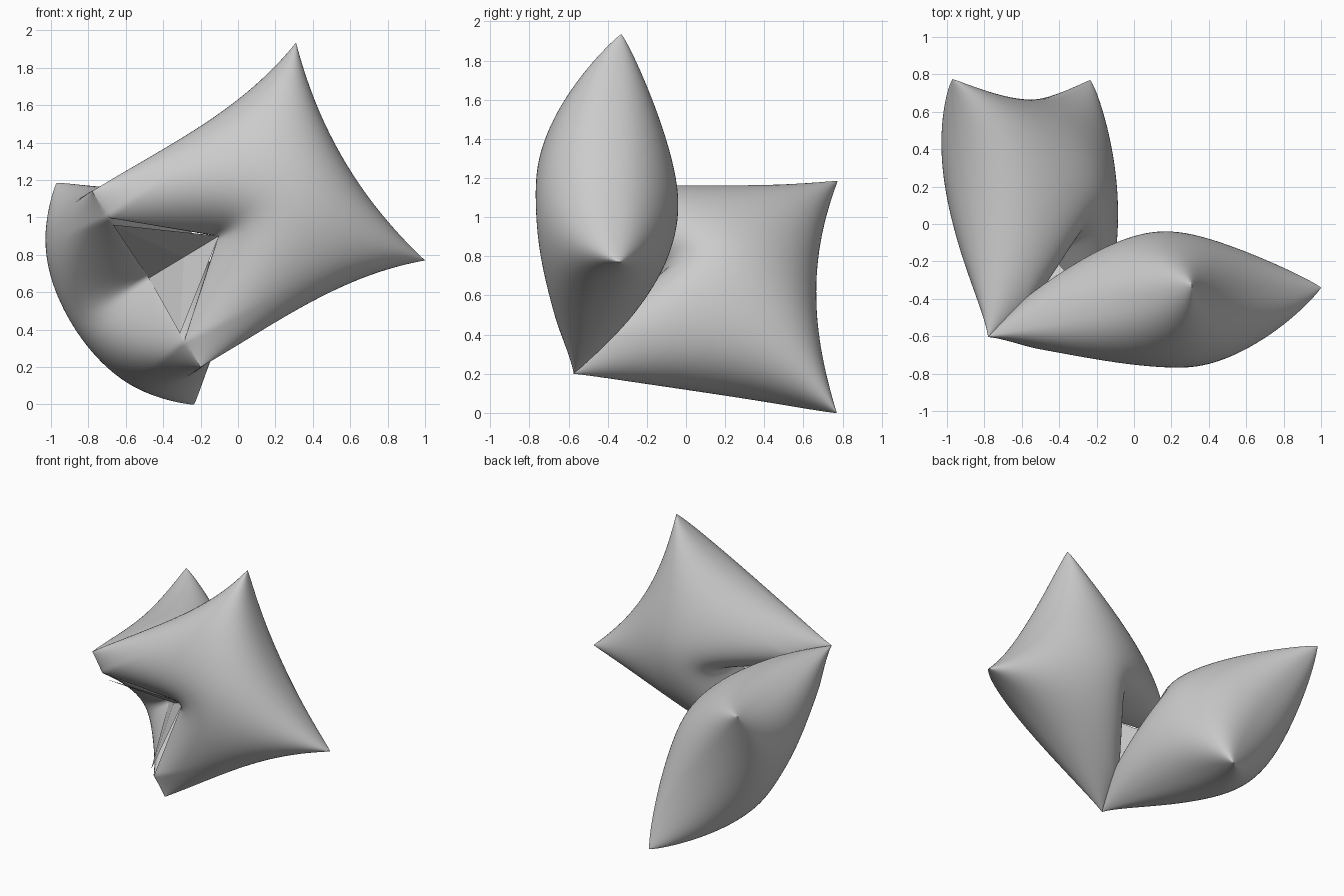
import bpy, bmesh, math
from mathutils import Vector as V

if "Cube" in bpy.data.objects:
    bpy.data.objects.remove(bpy.data.objects["Cube"])

N = 76          # grid cells per pillow side
PULL_FAR = 0.11    # how far the far seam draws in
PULL_SIDE = 0.06   # how far the side seams draw in
NOTCH = 0.46       # depth of the tuck in the shared edge
TOP, LOW = V((-0.78, -0.605, 1.14)), V((-0.20, -0.575, 0.20))   # shared edge


def finish(name, bm):
    bmesh.ops.recalc_face_normals(bm, faces=bm.faces)
    me = bpy.data.meshes.new(name)
    bm.to_mesh(me)
    bm.free()
    ob = bpy.data.objects.new(name, me)
    bpy.context.collection.objects.link(ob)
    return ob


def pillow(name, far_top, far_low, height, bow, skew, inner):
    """Inflated square between the shared edge (u=-1) and the far edge (u=1)."""
    along = ((LOW - TOP) + (far_low - far_top)).normalized()
    out = ((far_top - TOP) + (far_low - LOW)).normalized()
    nrm = out.cross(along).normalized()

    def point(u, v, side):
        a, b = (1 + u) / 2, (1 + v) / 2
        p = TOP.lerp(far_top, a).lerp(LOW.lerp(far_low, a), b)
        # far edge and the two side edges curve inward
        p -= out * PULL_FAR * a * (1 - v * v)
        p -= along * PULL_SIDE * v * (1 - u * u) * (1 + 0.6 * u)
        # tuck: sharp V at the seam, softening into the body
        w = 1 - a
        r = math.sqrt(v * v + (0.6 * a) ** 2)
        k = w * max(0, 1 - r / (0.7 + 0.3 * a)) ** (1 + 1.2 * a)
        p += (out * NOTCH + nrm * skew) * k
        # inflation: the outer side stays flatter towards the shared edge
        near, size = (0.54, 1.0) if side == inner else (0.84, 0.95)
        d = max(0, (1 - u * u) * (1 - v * v))
        h = height * size * max(0, 1 + u) ** near * max(0, (1 - u) * (1 - v * v)) ** 0.45
        return p + nrm * (side * h + bow * d)

    bm = bmesh.new()
    t = [-math.cos(math.pi * i / N) for i in range(N + 1)]
    for side in (1, -1):
        g = [[bm.verts.new(point(u, v, side)) for v in t] for u in t]
        for i in range(N):
            for j in range(N):
                bm.faces.new((g[i][j], g[i + 1][j], g[i + 1][j + 1], g[i][j + 1]))
    bmesh.ops.remove_doubles(bm, verts=bm.verts, dist=0.0004)
    ob = finish(name, bm)
    for f in ob.data.polygons:
        f.use_smooth = True
    return point(-1, 0, 1)


apex_a = pillow("front_pillow", V((0.31, -0.33, 1.935)), V((1.0, -0.34, 0.77)),
                0.37, 0.034, 0.0, 1)
apex_b = pillow("rear_pillow", V((-0.97, 0.775, 1.185)), V((-0.235, 0.77, 0.0)),
                0.39, -0.013, -0.06, -1)

# creased web of cloth closing the tuck between both pillows
bm = bmesh.new()
t, l = (bm.verts.new(TOP.lerp(LOW, k)) for k in (0.19, 0.81))
a, b = bm.verts.new(apex_a), bm.verts.new(apex_b)
m = bm.verts.new((apex_a + apex_b) / 2 + V((0.0, -0.03, 0.0)))
for tri in ((t, a, m), (t, m, b), (l, m, a), (l, b, m)):
    bm.faces.new(tri)
finish("tuck_web", bm)
